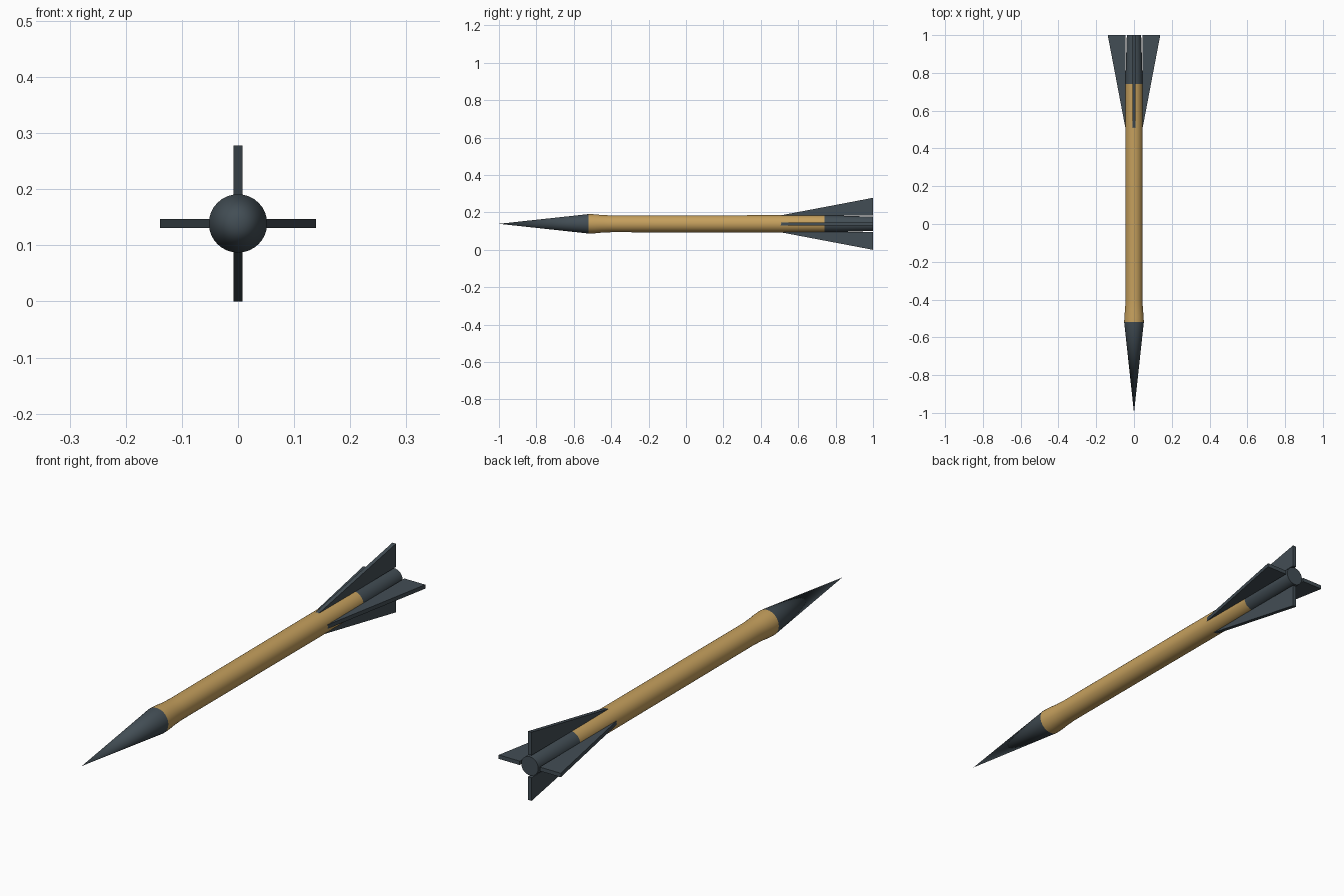
import bpy, bmesh, math
from mathutils import Matrix, Vector

if "Cube" in bpy.data.objects:
    bpy.data.objects.remove(bpy.data.objects["Cube"])

AXIS_Z = 0.139
SIDES = 32


def material(name, rgb):
    m = bpy.data.materials.new(name)
    m.diffuse_color = (*rgb, 1)
    m.use_nodes = True
    m.node_tree.nodes["Principled BSDF"].inputs["Base Color"].default_value = m.diffuse_color
    return m


gold = material("gold_paint", (0.56, 0.35, 0.11))
dark = material("dark_metal", (0.055, 0.075, 0.09))


def finish(name, bm, mat, angle):
    bmesh.ops.recalc_face_normals(bm, faces=bm.faces)
    mesh = bpy.data.meshes.new(name)
    bm.to_mesh(mesh)
    bm.free()
    mesh.materials.append(mat)
    ob = bpy.data.objects.new(name, mesh)
    ob.location.z = AXIS_Z
    bpy.context.collection.objects.link(ob)
    bpy.ops.object.select_all(action='DESELECT')
    ob.select_set(True)
    bpy.context.view_layer.objects.active = ob
    bpy.ops.object.shade_smooth_by_angle(angle=math.radians(angle))
    return ob


def lathe(name, profile, mat):
    """Spin (y, radius) points around the long axis."""
    bm = bmesh.new()
    verts = [bm.verts.new((r, y, 0)) for y, r in profile]
    edges = [bm.edges.new(pair) for pair in zip(verts, verts[1:])]
    bmesh.ops.spin(bm, geom=verts + edges, cent=(0, 0, 0), axis=(0, 1, 0),
                   angle=math.tau, steps=SIDES)
    bmesh.ops.remove_doubles(bm, verts=bm.verts, dist=1e-5)
    finish(name, bm, mat, 35)


# Body: pointed nose, flared shaft, tapering tail with a closed end
lathe("nose_cone", [(-1.0, 0), (-0.52, 0.052)], dark)
lathe("shaft", [(-0.52, 0.052), (-0.49, 0.051), (-0.45, 0.047), (-0.40, 0.045),
                (0.10, 0.0455), (0.50, 0.046), (0.74, 0.045)], gold)
lathe("tail_sleeve", [(0.74, 0.045), (0.85, 0.043), (1.0, 0.038), (1.0, 0)], dark)

# Four triangular tail fins, clear of the tapering sleeve at the back
FIN = [(0.50, 0.044), (1.0, 0.139), (1.0, 0.045)]
HALF = 0.008
for i, side in enumerate(("right", "top", "left", "bottom")):
    bm = bmesh.new()
    face = bm.faces.new([bm.verts.new((r, y, -HALF)) for y, r in FIN])
    ext = bmesh.ops.extrude_face_region(bm, geom=[face])["geom"]
    bmesh.ops.translate(bm, vec=Vector((0, 0, 2 * HALF)),
                        verts=[g for g in ext if isinstance(g, bmesh.types.BMVert)])
    bmesh.ops.rotate(bm, verts=bm.verts, cent=(0, 0, 0),
                     matrix=Matrix.Rotation(-i * math.pi / 2, 3, 'Y'))
    finish(side + "_fin", bm, dark, 30)
